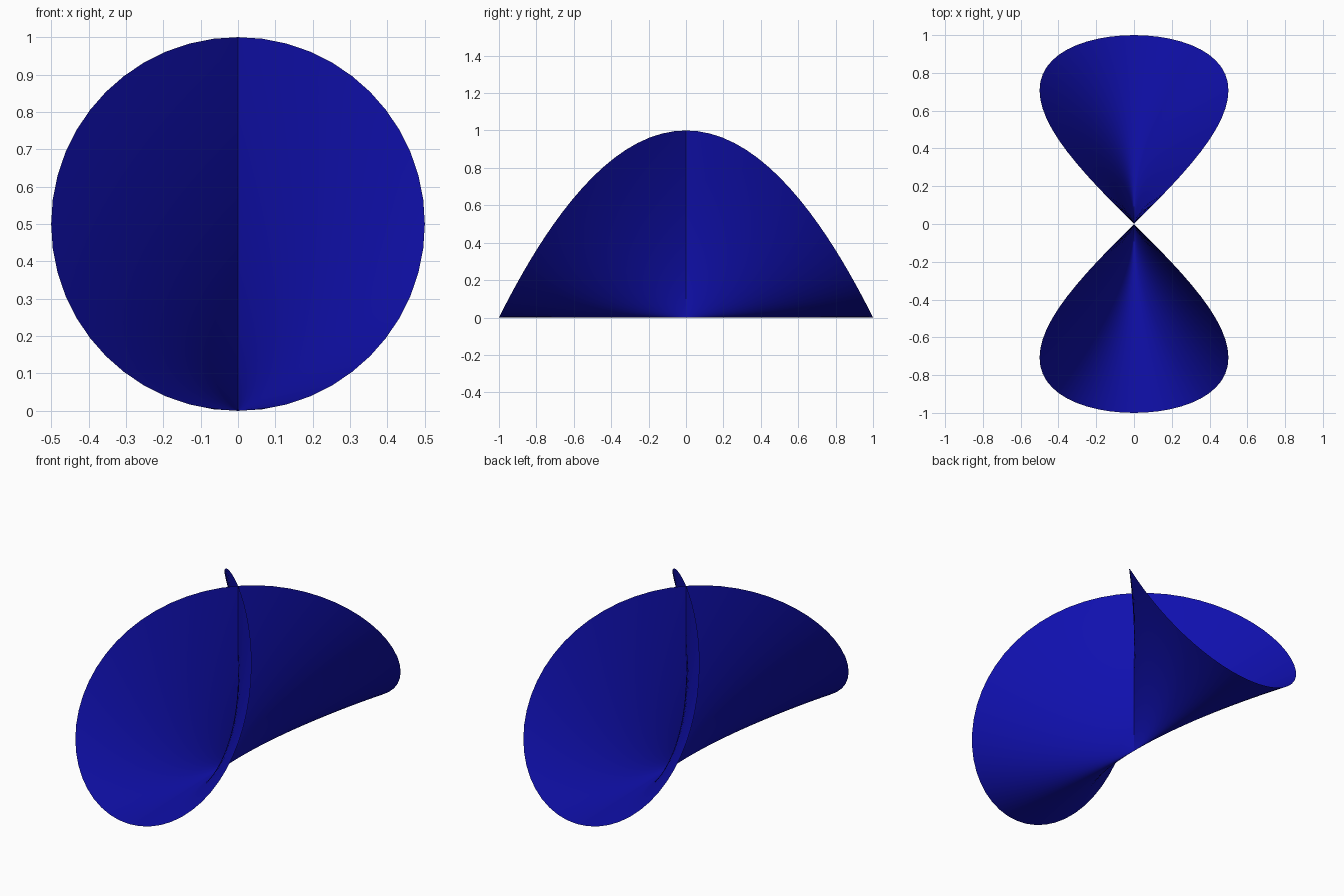
import bpy, bmesh, math

if "Cube" in bpy.data.objects:
    bpy.data.objects.remove(bpy.data.objects["Cube"])

RINGS, SIDES = 32, 96

# One flat colour for the whole surface
blue = bpy.data.materials.new("deep_blue")
blue.diffuse_color = (0.005, 0.005, 0.42, 1)
blue.use_nodes = True
blue.node_tree.nodes["Principled BSDF"].inputs["Base Color"].default_value = blue.diffuse_color


def pinch(u, v):
    """Fold a flat disc into a sheet that crosses itself along the z axis."""
    return (u * v, u, v * v)


# Disc of rings and spokes, mapped point by point onto the crossed sheet
bm = bmesh.new()
centre = bm.verts.new(pinch(0, 0))
rings = []
for i in range(1, RINGS + 1):
    r = i / RINGS
    rings.append([bm.verts.new(pinch(r * math.sin(a), r * math.cos(a)))
                  for a in (2 * math.pi * k / SIDES for k in range(SIDES))])

for k in range(SIDES):
    n = (k + 1) % SIDES
    bm.faces.new((centre, rings[0][k], rings[0][n]))
    for inner, outer in zip(rings, rings[1:]):
        bm.faces.new((inner[k], outer[k], outer[n], inner[n]))

for f in bm.faces:
    f.smooth = True

mesh = bpy.data.meshes.new("crossed_sheet")
bm.to_mesh(mesh)
bm.free()
mesh.materials.append(blue)
sheet = bpy.data.objects.new("crossed_sheet", mesh)
bpy.context.collection.objects.link(sheet)
